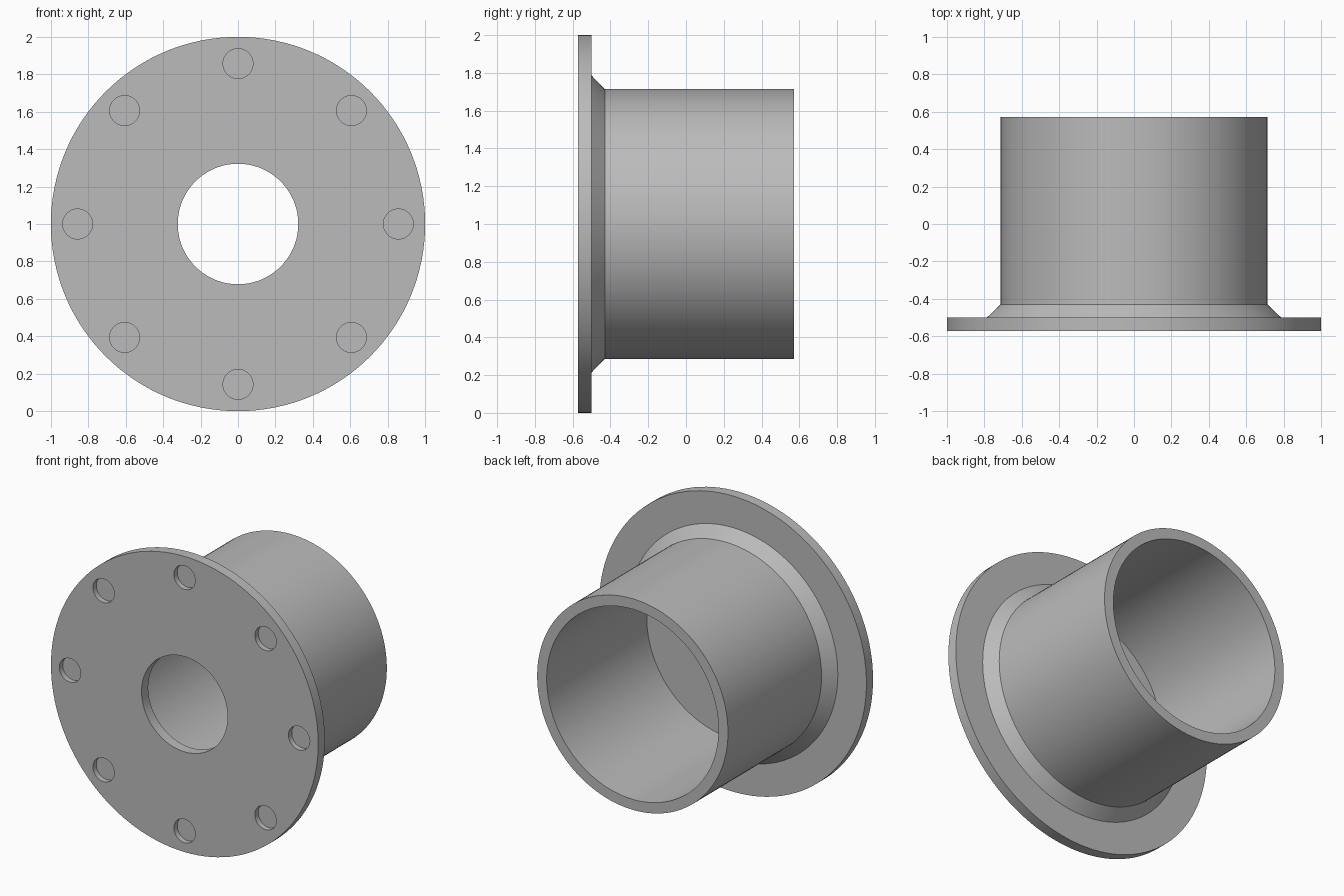
import bpy
import math
from mathutils import Matrix

default_cube = bpy.data.objects.get("Cube")
if default_cube:
    bpy.data.objects.remove(default_cube, do_unlink=True)

# Main dimensions
SEGMENTS = 128
CENTRE_Z = 1.0
FRONT, BACK = -0.571, 0.571
FLANGE_BACK, COLLAR_BACK = -0.5, -0.429
FLANGE_R, COLLAR_R, TUBE_R, INNER_R, BORE_R = 1.0, 0.786, 0.714, 0.643, 0.322
BOLT_CIRCLE_R, BOLT_R, BOLT_DEPTH, BOLT_COUNT = 0.857, 0.08, 0.036, 8

grey = bpy.data.materials.new("plain_grey")
grey.use_nodes = True
colour = (0.5, 0.5, 0.5, 1.0)
grey.diffuse_color = colour
grey.node_tree.nodes["Principled BSDF"].inputs["Base Color"].default_value = colour


def add_object(name, verts, faces):
    mesh = bpy.data.meshes.new(name)
    mesh.from_pydata(verts, [], faces)
    mesh.materials.append(grey)
    obj = bpy.data.objects.new(name, mesh)
    bpy.context.collection.objects.link(obj)
    return obj


def lathe(name, profile):
    """Revolve a closed (radius, y) loop around the y axis."""
    n = len(profile)
    verts, faces = [], []
    for i in range(SEGMENTS):
        a = 2 * math.pi * i / SEGMENTS
        verts += [(r * math.cos(a), y, CENTRE_Z + r * math.sin(a)) for r, y in profile]
        j = (i + 1) % SEGMENTS
        for k in range(n):
            m = (k + 1) % n
            faces.append((i * n + k, i * n + m, j * n + m, j * n + k))
    return add_object(name, verts, faces)


# Flange, chamfered collar and hollow tube in one turned body
body = lathe("flanged_tube", [
    (BORE_R, FRONT), (BORE_R, FLANGE_BACK), (INNER_R, FLANGE_BACK), (INNER_R, BACK),
    (TUBE_R, BACK), (TUBE_R, COLLAR_BACK), (COLLAR_R, FLANGE_BACK),
    (FLANGE_R, FLANGE_BACK), (FLANGE_R, FRONT)])

# Make the normals point outward
bpy.context.view_layer.objects.active = body
body.select_set(True)
bpy.ops.object.mode_set(mode="EDIT")
bpy.ops.mesh.select_all(action="SELECT")
bpy.ops.mesh.normals_make_consistent(inside=False)
bpy.ops.object.mode_set(mode="OBJECT")

# Ring of shallow blind bolt holes in the front face
for i in range(BOLT_COUNT):
    a = 2 * math.pi * i / BOLT_COUNT
    bpy.ops.mesh.primitive_cylinder_add(
        vertices=48, radius=BOLT_R, depth=2 * BOLT_DEPTH, rotation=(math.pi / 2, 0, 0),
        location=(BOLT_CIRCLE_R * math.cos(a), FRONT, CENTRE_Z + BOLT_CIRCLE_R * math.sin(a)))
    cutter = bpy.context.object
    cutter.name = "bolt_hole_cutter"
    cutter.data.materials.append(grey)
    cut = body.modifiers.new("bolt_hole", "BOOLEAN")
    cut.operation = "DIFFERENCE"
    cut.solver = "EXACT"
    cut.object = cutter
    bpy.ops.object.select_all(action="DESELECT")
    body.select_set(True)
    bpy.context.view_layer.objects.active = body
    bpy.ops.object.modifier_apply(modifier=cut.name)
    bpy.data.objects.remove(cutter, do_unlink=True)

bpy.ops.object.shade_smooth_by_angle(angle=math.radians(30))
